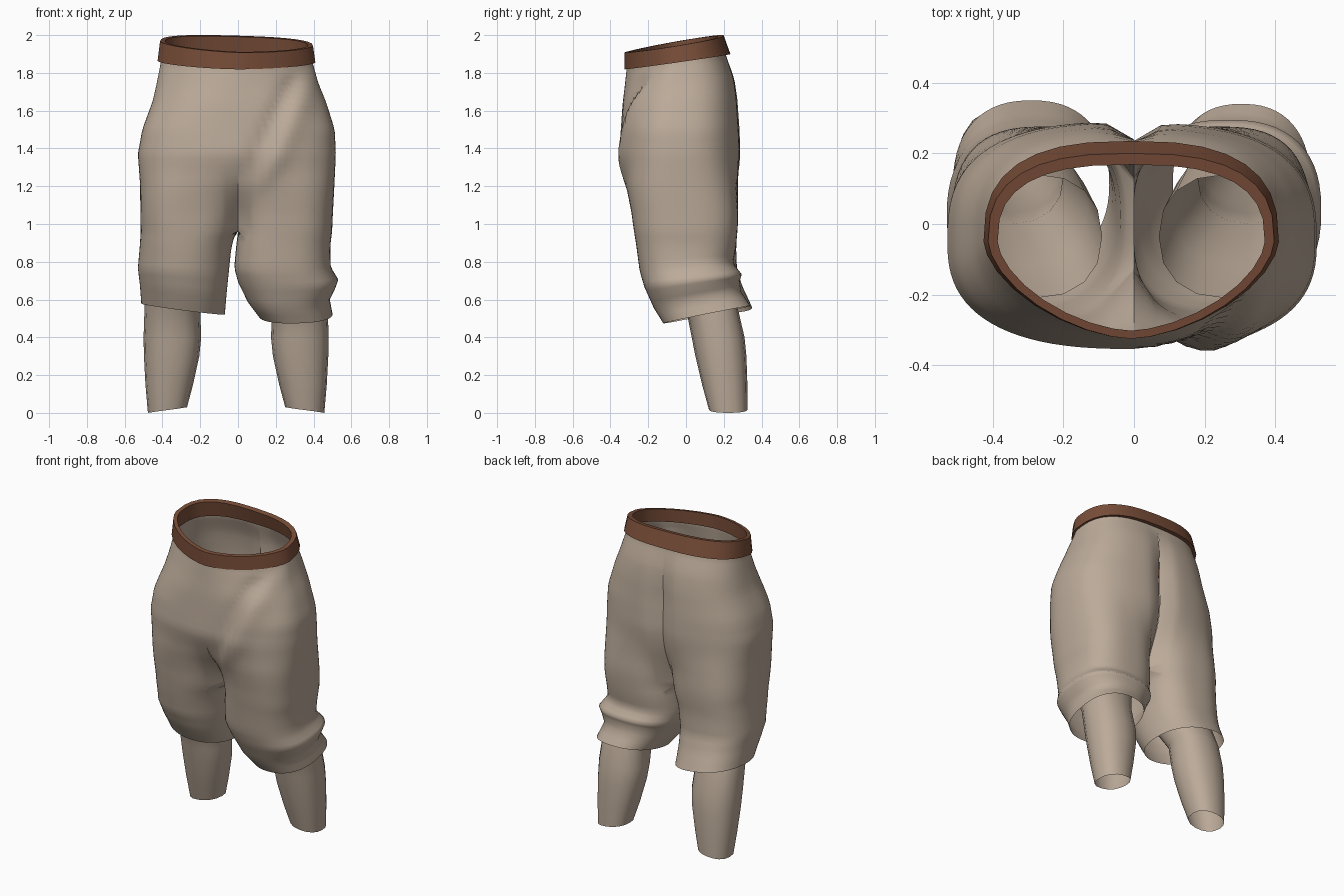
import bpy, bmesh, math

if "Cube" in bpy.data.objects:
    bpy.data.objects.remove(bpy.data.objects["Cube"])


def material(name, rgb):
    m = bpy.data.materials.new(name)
    m.diffuse_color = (*rgb, 1)
    m.use_nodes = True
    m.node_tree.nodes["Principled BSDF"].inputs["Base Color"].default_value = m.diffuse_color
    return m


TAN = material("tan cloth", (0.50, 0.405, 0.32))
BROWN = material("brown leather", (0.19, 0.075, 0.04))


def finish(bm, name, mat, angle=50):
    bmesh.ops.recalc_face_normals(bm, faces=bm.faces)
    me = bpy.data.meshes.new(name)
    bm.to_mesh(me)
    bm.free()
    ob = bpy.data.objects.new(name, me)
    bpy.context.collection.objects.link(ob)
    me.materials.append(mat)
    bpy.ops.object.select_all(action='DESELECT')
    bpy.context.view_layer.objects.active = ob
    ob.select_set(True)
    bpy.ops.object.shade_smooth_by_angle(angle=math.radians(angle))
    return ob


def spow(v, e):
    return math.copysign(abs(v) ** e, v) if abs(v) > 1e-9 else 0.0


def sample(rows, z):
    # interpolation between profile rows, ordered top to bottom
    for a, b in zip(rows, rows[1:]):
        if a[0] >= z >= b[0]:
            t = (a[0] - z) / (a[0] - b[0])
            return [p + (q - p) * t for p, q in zip(a, b)]
    return rows[0] if z > rows[0][0] else rows[-1]


def bump(v, width):
    return math.exp(-(v / width) ** 2)


def smooth(t):
    t = max(0, min(1, t))
    return t * t * (3 - 2 * t)


OUT, INN = 44, 14      # segments on the outer and inner arc of a trouser leg
CROTCH = .96

# hips: z, half width, front y, back y, front roundness
HIP_R = [(1.87, .407, -.314, .21, 1.65), (1.75, .43, -.325, .258, 1.9),
         (1.65, .452, -.335, .275, 2.2), (1.5, .507, -.345, .286, 2.55),
         (1.37, .53, -.355, .29, 2.55), (1.2, .518, -.33, .29, 2.5),
         (1.05, .517, -.29, .282, 2.5), (.9, .52, -.265, .27, 2.4)]
HIP_L = [(1.87, .392, -.314, .21, 1.65), (1.75, .425, -.325, .255, 1.9),
         (1.65, .465, -.335, .27, 2.2), (1.5, .512, -.345, .28, 2.55),
         (1.37, .518, -.355, .286, 2.55), (1.2, .51, -.33, .286, 2.6),
         (1.05, .502, -.29, .28, 2.6), (.9, .49, -.265, .27, 2.6)]
# legs: z, inner x, outer x, front y, back y
LEG_R = [(1.4, 0, .53, -.355, .288), (1.2, 0, .518, -.33, .288),
         (1.05, .0, .517, -.29, .28), (.96, .01, .515, -.275, .272),
         (.88, .035, .52, -.262, .265), (.75, .05, .53, -.235, .27),
         (.66, .06, .52, -.195, .3), (.55, .07, .512, -.13, .35)]
LEG_L = [(1.4, 0, .518, -.355, .285), (1.2, 0, .51, -.33, .285),
         (1.05, .0, .502, -.29, .28), (.96, 0, .498, -.275, .272),
         (.88, -.01, .488, -.262, .265), (.77, -.02, .49, -.245, .25),
         (.70, .0, .53, -.22, .295), (.66, .02, .515, -.20, .285),
         (.60, .05, .485, -.17, .29), (.52, .11, .50, -.12, .34)]


def hip_point(hip, z, i, side):
    _, w, yf, yb, n = sample(hip, z)
    a = -math.pi / 2 + math.pi * i / OUT
    if a > 0:
        n = 2.75
    x = w * spow(math.cos(a), 2 / n)
    yc = -.05
    y = yc + (yb - yc if a > 0 else yc - yf) * spow(math.sin(a), 2 / n)
    # seat crease
    if y > 0:
        y -= .05 * bump(x, .05) * max(0, min(1, (1.87 - z) / .3))
    # diagonal fold across one side of the front
    elif side > 0 and 1.1 < z < 1.85:
        d = x - (.02 + .43 * (z - 1.15))
        k = smooth((z - 1.1) / .2) * smooth((1.85 - z) / .1)
        y += k * (.025 * bump(d, .05) - .02 * bump(d - .1, .07))
    return x, y


def leg_point(leg, z, i, side):
    _, xi, xo, yf, yb = sample(leg, z)
    w = max(0, min(1, (.9 - z) / .3))
    if i <= OUT:
        a = math.radians(-140 + 280 * i / OUT)
    else:
        a = math.radians(140 + 80 * (i - OUT) / INN)
    low = smooth((1.1 - z) / .35)
    n = 2.7 - .35 * w
    # one leg tapers to a rounder front
    if side < 0 and math.sin(a) < 0:
        n = 2.6 - .5 * low
    xc, yc = (xi + xo) / 2, (yf + yb) / 2
    x = xc + (xo - xi) / 2 * spow(math.cos(a), 2 / n)
    y = yc + (yb - yf) / 2 * spow(math.sin(a), 2 / n)
    return x, y, w, x - xc, y - yc


def trouser_half(bm, side, hip, leg, hem_x, hem_y):
    prev = None
    zs = [1.9, 1.87] + [1.87 - .035 * i for i in range(1, 26)]
    zs += [CROTCH, .93, .9, .86, .82, .78, .75, .72, .70, .68, .66, .63, .60]
    zs += [(.60 + leg[-1][0]) / 2, leg[-1][0]]
    for z in zs:
        ring = []
        upper = z > CROTCH
        # the two legs separate gradually below the front seam
        s = smooth((1.4 - z) / (1.4 - CROTCH))
        lift = max(0, (z - 1.6) / .27)
        for i in range(OUT + 1 if upper else OUT + INN):
            x, y, w, dx, dy = leg_point(leg, z, i, side)
            if s < 1:
                hx, hy = hip_point(hip, z, i, side)
                x, y = hx + (x - hx) * s, hy + (y - hy) * s
            if upper and i in (0, OUT):
                x = 0
                y *= 1 - .35 * s ** 2
            if z == CROTCH and (i >= OUT or i == 0):
                x = 0
                y *= .65
            dz = w * (hem_x * dx + hem_y * dy)
            ring.append(bm.verts.new((side * x, y, z + dz + lift * .145 * y)))
        if prev:
            count = len(ring) if len(prev) > OUT + 1 else OUT
            for i in range(count):
                j = (i + 1) % len(ring)
                bm.faces.new((prev[i], prev[j], ring[j], ring[i]))
        prev = ring


# Trousers: two halves joined along the centre seam
bm = bmesh.new()
trouser_half(bm, -1, HIP_R, LEG_R, .13, .03)
trouser_half(bm, 1, HIP_L, LEG_L, .02, .2)
bmesh.ops.remove_doubles(bm, verts=bm.verts, dist=.001)
finish(bm, "trousers", TAN, 70)

# Waistband: closed sloping loop, boxier and thicker at the back
bm = bmesh.new()
N = 32
loops = []
# half width, front y, back y, base z, slope along y, slope along x
for w, yf, yb, z0, sy, sx in [(.418, -.325, .235, 1.866, .145, -.01),
                              (.405, -.325, .2, 1.963, .17, -.03),
                              (.378, -.302, .168, 1.963, .17, -.03),
                              (.384, -.302, .19, 1.87, .145, -.01)]:
    loop = []
    for i in range(N):
        a = 2 * math.pi * i / N
        back = math.sin(a) > 0
        e = .75 if back else 1.22
        x = -.008 + w * spow(math.cos(a), e)
        y = -.05 + (yb + .05 if back else -.05 - yf) * spow(math.sin(a), e)
        loop.append(bm.verts.new((x, y, z0 + sy * y + sx * x)))
    loops.append(loop)
for k in range(4):
    p, q = loops[k], loops[(k + 1) % 4]
    for i in range(N):
        j = (i + 1) % N
        bm.faces.new((p[i], p[j], q[j], q[i]))
finish(bm, "waistband", BROWN, 60)

# Lower legs: open tubes running up inside the trousers
# z, inner x, outer x, front y, back y
CALF = [(.95, .08, .46, -.21, .14), (.75, .12, .475, -.12, .21),
        (.55, .19, .485, .0, .275), (.40, .185, .49, .03, .31),
        (.30, .195, .488, .05, .32), (.15, .228, .48, .085, .325),
        (.015, .26, .467, .122, .325)]
for side, name in ((-1, "right_calf"), (1, "left_calf")):
    bm = bmesh.new()
    prev = None
    M = 16
    for z, xi, xo, yf, yb in CALF:
        ring = []
        for i in range(M):
            a = 2 * math.pi * i / M
            tilt = -.015 * math.cos(a) if z < .1 else 0
            cx, cy = spow(math.cos(a), .88), spow(math.sin(a), .88)
            ring.append(bm.verts.new((
                side * ((xi + xo) / 2 + (xo - xi) / 2 * cx) - .01,
                (yf + yb) / 2 + (yb - yf) / 2 * cy, z + tilt)))
        if prev:
            for i in range(M):
                j = (i + 1) % M
                bm.faces.new((prev[i], prev[j], ring[j], ring[i]))
        prev = ring
    finish(bm, name, TAN, 50)
